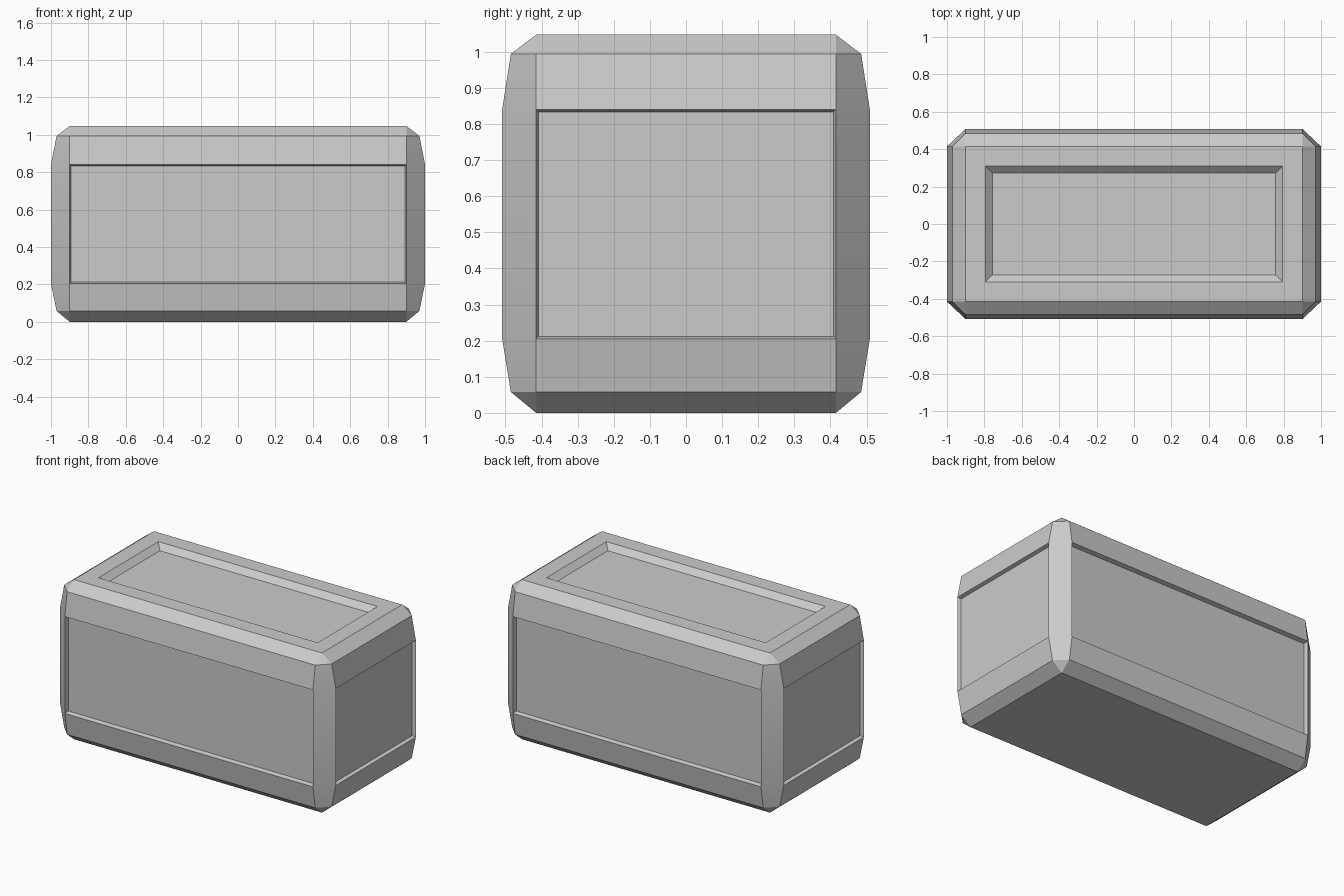
import bpy, bmesh
from math import radians

if "Cube" in bpy.data.objects:
    bpy.data.objects.remove(bpy.data.objects["Cube"])

IX, IY = 0.9, 0.415          # flat core of the box, before the chamfers
TOP = 1.047
# z, half length, half depth of each chamfered ring
LEVELS = [(0.0, IX, IY), (0.058, 0.97, 0.485), (0.205, 1.0, 0.509),
          (0.84, 1.0, 0.509), (0.994, 0.97, 0.485), (TOP, IX, IY)]


def ring(bm, z, hx, hy):
    pts = [(-IX, -hy), (IX, -hy), (hx, -IY), (hx, IY),
           (IX, hy), (-IX, hy), (-hx, IY), (-hx, -IY)]
    return [bm.verts.new((x, y, z)) for x, y in pts]


bm = bmesh.new()
rings = [ring(bm, *lv) for lv in LEVELS]

# chamfered shell
for a, b in zip(rings, rings[1:]):
    for i in range(8):
        j = (i + 1) % 8
        bm.faces.new((a[i], a[j], b[j], b[i]))
bm.faces.new(rings[0][::-1])
bm.faces.new(rings[-1])
bmesh.ops.remove_doubles(bm, verts=bm.verts[:], dist=1e-4)
bmesh.ops.recalc_face_normals(bm, faces=bm.faces[:])


def inset(faces, thickness, depth):
    bmesh.ops.inset_individual(bm, faces=faces, thickness=thickness,
                               depth=depth, use_even_offset=True)


# recessed side panels
bm.normal_update()
walls = [f for f in bm.faces
         if abs(f.normal.z) < 0.01 and max(abs(f.normal.x), abs(f.normal.y)) > 0.99]
inset([f for f in walls if abs(f.normal.y) > 0.9], 0.007, -0.028)
inset([f for f in walls if abs(f.normal.x) > 0.9], 0.007, -0.022)

# recessed lid tray
bm.normal_update()
lid = [f for f in bm.faces if f.normal.z > 0.99]
inset(lid, 0.105, 0.0)
inset(lid, 0.038, -0.035)

mesh = bpy.data.meshes.new("crate_body")
bm.to_mesh(mesh)
bm.free()
crate = bpy.data.objects.new("crate_body", mesh)
bpy.context.collection.objects.link(crate)

# soft shading across shallow angles only
bpy.context.view_layer.objects.active = crate
crate.select_set(True)
bpy.ops.object.shade_smooth_by_angle(angle=radians(30))
